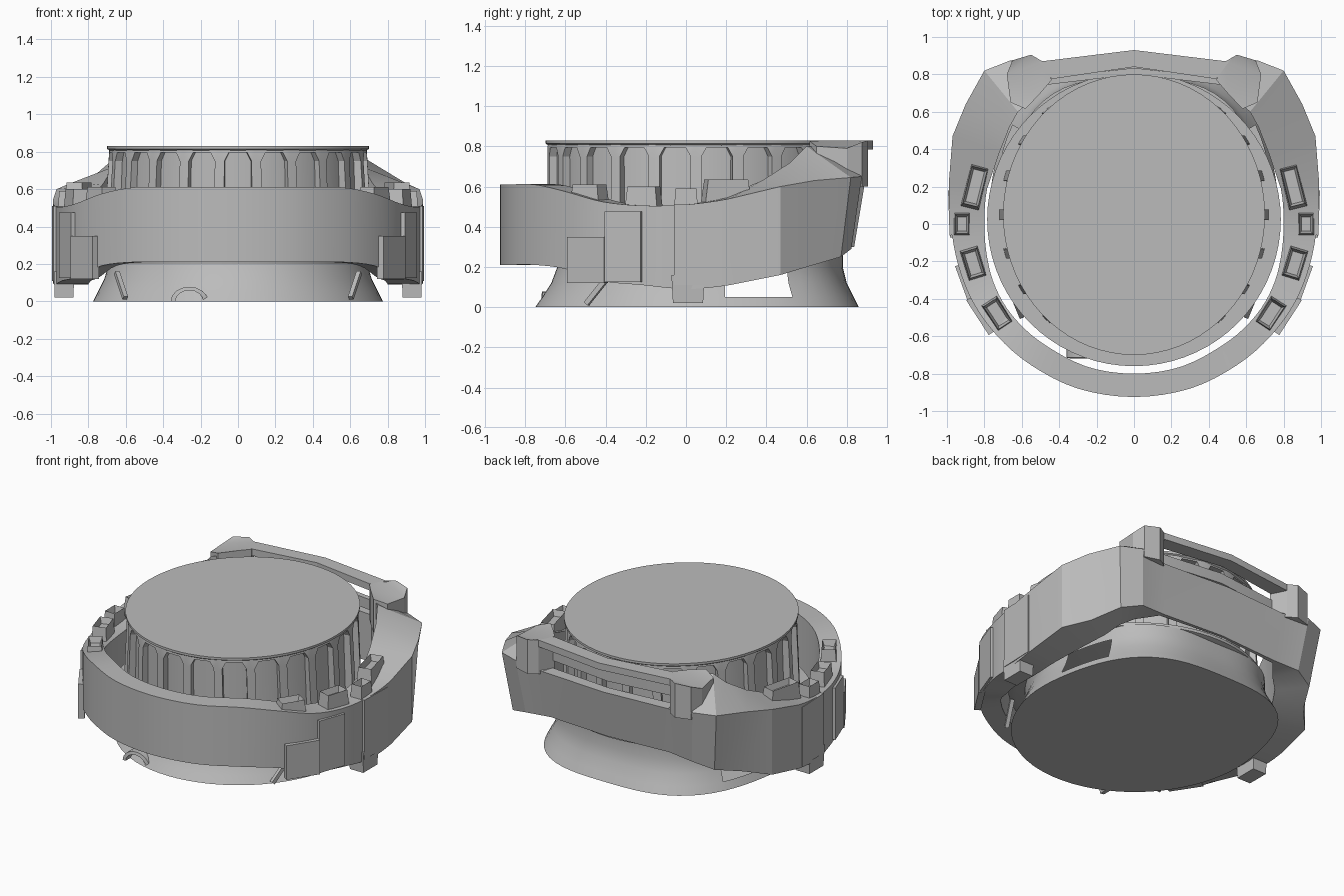
import bpy, bmesh, math
from mathutils import Matrix, Vector

old = bpy.data.objects.get("Cube")
if old:
    bpy.data.objects.remove(old)

grey = bpy.data.materials.new("plain_grey")
grey.use_nodes = True
colour = (0.5, 0.5, 0.5, 1)
grey.diffuse_color = colour
grey.node_tree.nodes["Principled BSDF"].inputs["Base Color"].default_value = colour


def finish(name, bm, angle=25):
    bmesh.ops.remove_doubles(bm, verts=bm.verts, dist=0.0005)
    bmesh.ops.recalc_face_normals(bm, faces=bm.faces)
    mesh = bpy.data.meshes.new(name)
    bm.to_mesh(mesh)
    bm.free()
    obj = bpy.data.objects.new(name, mesh)
    bpy.context.collection.objects.link(obj)
    mesh.materials.append(grey)
    bpy.ops.object.select_all(action='DESELECT')
    obj.select_set(True)
    bpy.context.view_layer.objects.active = obj
    bpy.ops.object.shade_smooth_by_angle(angle=math.radians(angle))
    return obj


def lathe(name, rings, bulge=0, gap=None, n=72):
    """Stack of ellipses (z, rx, ry, centre y), capped; bulge widens the rear
    corners and gap opens the side walls over a range of y and z."""
    bm = bmesh.new()
    loops = []
    for z, rx, ry, cy in rings:
        loop = []
        for i in range(n):
            a = math.tau * i / n
            s = 1 + bulge * max(0, math.sin(a)) * math.sin(2 * a) ** 2
            loop.append(bm.verts.new((s * rx * math.cos(a), cy + s * ry * math.sin(a), z)))
        loops.append(loop)
    for a, b in zip(loops, loops[1:]):
        for i in range(n):
            j = (i + 1) % n
            middle = (a[i].co + b[j].co) / 2
            if gap and gap[0] < middle.y < gap[1] and gap[2] < middle.z < gap[3]:
                continue
            bm.faces.new((a[i], a[j], b[j], b[i]))
    bm.faces.new(loops[0])
    bm.faces.new(loops[-1])
    return finish(name, bm)


def prism(name, outline, z0, tops):
    """Upright block on an outline with a top height for each corner."""
    bm = bmesh.new()
    low = [bm.verts.new((x, y, z0)) for x, y in outline]
    high = [bm.verts.new((x, y, t)) for (x, y), t in zip(outline, tops)]
    bm.faces.new(low)
    bm.faces.new(high)
    n = len(low)
    for i in range(n):
        j = (i + 1) % n
        bm.faces.new((low[i], low[j], high[j], high[i]))
    bmesh.ops.triangulate(bm, faces=[f for f in bm.faces if len(f.verts) > 4])
    return finish(name, bm, 15)


def block(name, centre, size, turn=0, taper=1.0, socket=0):
    """Box turned about z, with a tapered top and an optional sunken top."""
    bm = bmesh.new()
    bmesh.ops.create_cube(bm, size=1)
    for v in bm.verts:
        if v.co.z > 0:
            v.co.x *= taper
            v.co.y *= taper
    bmesh.ops.scale(bm, vec=size, verts=bm.verts)
    if socket:
        top = max(bm.faces, key=lambda f: f.calc_center_median().z)
        bmesh.ops.inset_individual(bm, faces=[top], thickness=0.018)
        bmesh.ops.translate(bm, vec=(0, 0, -socket), verts=top.verts)
    bm.transform(Matrix.Translation(centre) @ Matrix.Rotation(math.radians(turn), 4, 'Z'))
    return finish(name, bm, 15)


# Flared base with open sides, flange, inner wall and flat lid
lathe("flared_base", [(0, .775, .805, .055), (.05, .75, .775, .06), (.12, .715, .735, .065),
                      (.2, .69, .71, .07), (.28, .70, .72, .06)], .11, (.17, .50, .05, .2))
lathe("flange", [(.265, .74, .74, .03), (.28, .785, .785, .025), (.30, .785, .785, .025)])
lathe("inner_wall", [(.3, .67, .70, .05), (.82, .65, .705, .05)])
lathe("lid", [(.805, .685, .735, .05), (.815, .70, .75, .05), (.83, .70, .75, .05)])

# Fluted collar: a row of arched openings with bevelled tops
BAYS = 22
bm = bmesh.new()


def collar_point(u, z, bay, depth):
    a = math.tau * (bay + u) / BAYS - math.pi / 2
    rx = .688 + .06 * (.82 - z) - depth
    return (rx * math.cos(a), .05 + (.742 - depth) * math.sin(a), z)


half_out = [(-.5, .3), (-.5, .74), (-.5, .82)]
half_in = [(-.37, .3), (-.37, .75), (-.25, .795)]
outer_path = half_out + [(-u, z) for u, z in reversed(half_out)]
inner_path = half_in + [(-u, z) for u, z in reversed(half_in)]
for bay in range(BAYS):
    rows = [[bm.verts.new(collar_point(u, z, bay, d)) for u, z in path]
            for path, d in ((outer_path, 0), (inner_path, 0), (inner_path, .05))]
    for a, b in zip(rows, rows[1:]):
        for i in range(5):
            bm.faces.new((a[i], a[i + 1], b[i + 1], b[i]))
finish("fluted_collar", bm)

# Outer ring stations: outer x y, inner x y, bottom, outer top, inner top
stations = [
    (0, -.925, 0, -.80, .21, .61, .61),
    (.30, -.88, .26, -.76, .21, .61, .61),
    (.55, -.755, .50, -.63, .21, .61, .61),
    (.73, -.60, .65, -.49, .19, .575, .575),
    (.86, -.42, .74, -.34, .13, .525, .525),
    (.94, -.22, .785, -.18, .11, .505, .505),
    (.98, 0, .80, 0, .09, .51, .51),
    (.99, .22, .785, .19, .11, .54, .55),
    (.97, .47, .72, .38, .16, .60, .63),
    (.90, .64, .665, .52, .20, .63, .72),
    (.80, .82, .62, .60, .25, .645, .80),
    (.66, .875, .55, .66, .29, .65, .80),
    (.47, .86, .45, .78, .30, .62, .62),
    (0, .89, 0, .82, .30, .62, .62)]


def spline(p, q, r, s, t):
    return tuple(.5 * (2 * b + (c - a) * t + (2 * a - 5 * b + 4 * c - d) * t * t
                       + (3 * b - a - 3 * c + d) * t ** 3) for a, b, c, d in zip(p, q, r, s))


mirror_front = tuple(-v if k in (0, 2) else v for k, v in enumerate(stations[1]))
half = []
for i in range(7):
    before = stations[i - 1] if i else mirror_front
    half += [spline(before, *stations[i:i + 3], k / 4) for k in range(4)]
half += stations[7:]
full = half + [(-s[0], s[1], -s[2]) + tuple(s[3:]) for s in reversed(half[1:-1])]
bm = bmesh.new()
loops = []
for ox, oy, ix, iy, low, top_out, top_in in full:
    lean = .94 if oy > .6 else 1
    loops.append([bm.verts.new(c) for c in ((ox, oy, top_out), (ix, iy, top_in), (ix, iy, low),
                                            (ox * lean, oy * lean, low))])
for a, b in zip(loops, loops[1:] + loops[:1]):
    for k in range(4):
        m = (k + 1) % 4
        bm.faces.new((a[k], a[m], b[m], b[k]))
finish("outer_ring", bm, 20)

# Rear crossbars with a slot between them and the ring
bar = [(.52, .885), (.49, .87), (0, .93), (-.49, .87), (-.52, .885),
       (-.44, .775), (0, .84), (.44, .775)]
prism("rear_top_bar", bar, .785, [.83] * 8)
strut = [(.46, .78), (0, .835), (-.46, .78), (-.46, .745), (0, .80), (.46, .745)]
prism("rear_lower_bar", strut, .67, [.74] * 6)

# Paired parts
for side, label in ((1, "left"), (-1, "right")):
    # Rear shoulder knob with a flat top
    knob = [(.44, .77), (.49, .87), (.55, .905), (.65, .875), (.68, .80),
            (.66, .65), (.58, .615), (.50, .70)]
    heights = [.83, .83, .83, .82, .79, .80, .825, .83]
    prism(label + "_rear_knob", [(side * x, y) for x, y in knob], .60, heights)
    # Socketed clips along the ring top
    for k, (x, y, w, d, z, h, turn) in enumerate([
            (.85, .20, .10, .24, .57, .13, 14), (.92, 0, .085, .12, .54, .10, 0),
            (.86, -.21, .10, .17, .54, .12, -17), (.73, -.48, .10, .17, .56, .10, -33)]):
        block(f"{label}_clip_{k + 1}", (side * x, y, z), (w, d, h), side * turn, .85, .04)
    # Plates on the ring's flank
    block(label + "_front_plate", (side * .82, -.49, .235), (.04, .22, .23), side * -33)
    block(label + "_middle_plate", (side * .91, -.31, .30), (.03, .19, .35), side * -20)
    block(label + "_side_plate", (side * .975, .06, .31), (.03, .24, .40), side * -2)
    # Hanging tab
    block(label + "_tab", (side * .93, .01, .09), (.10, .15, .14), 0, 1.1)
    # Slanted trim strip on the base
    trim = block(label + "_base_trim", (0, 0, 0), (.025, .025, .18))
    trim.location = (side * .625, -.44, .085)
    trim.rotation_euler = Vector((side * .05, .12, .15)).to_track_quat('Z', 'Y').to_euler()

# Small curved hatch low on the front of the base
bm = bmesh.new()
steps = 8
arc = []
for i in range(steps + 1):
    a = math.pi * i / steps
    arc.append([bm.verts.new((-.26 + r * math.cos(a), y, .78 * r * math.sin(a)))
                for r, y in ((.10, -.715), (.10, -.62), (.075, -.62), (.075, -.72))])
for a, b in zip(arc, arc[1:]):
    for k in range(4):
        m = (k + 1) % 4
        bm.faces.new((a[k], a[m], b[m], b[k]))
bm.faces.new(arc[0])
bm.faces.new(arc[-1])
finish("base_hatch", bm)
